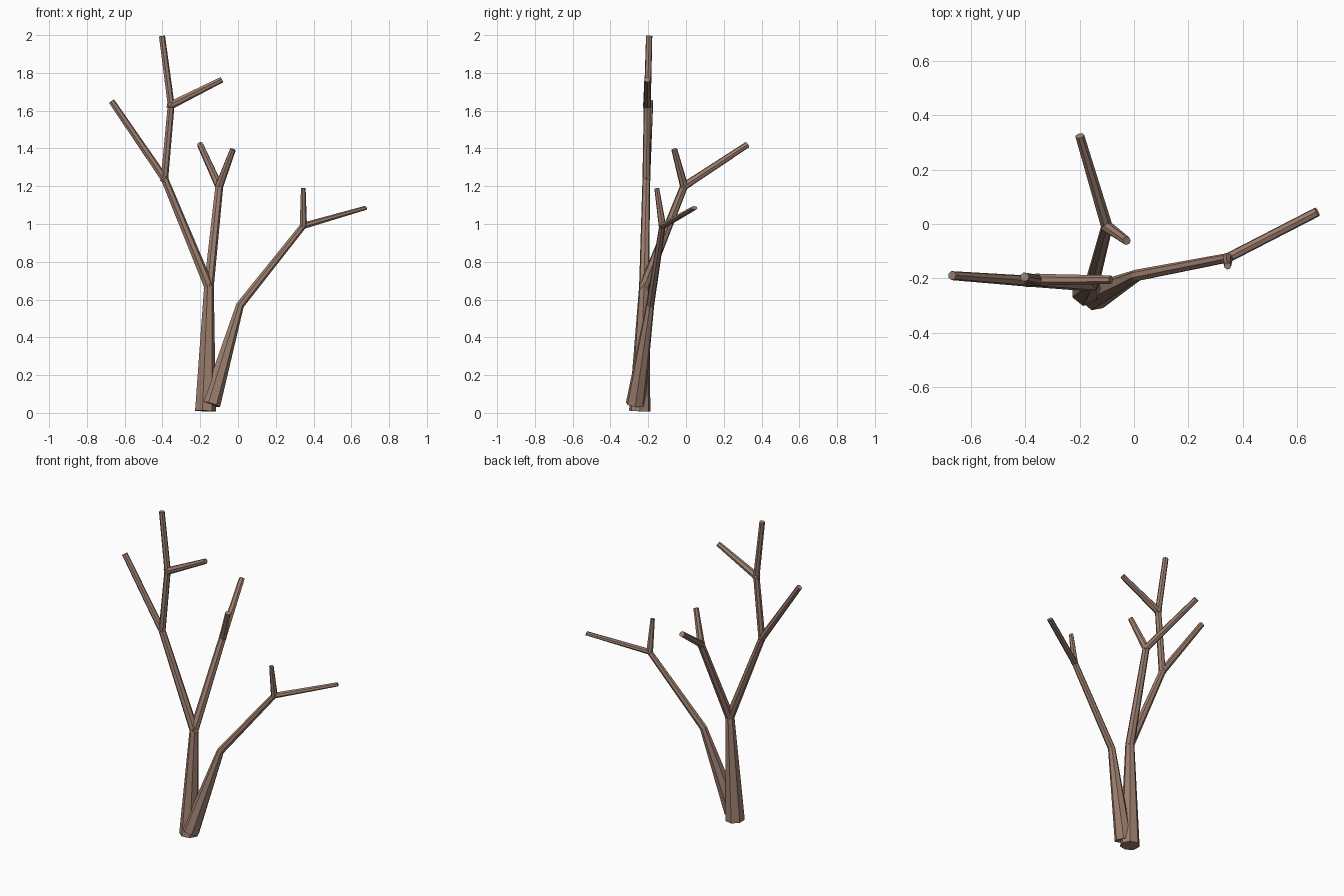
import bpy, bmesh, math
from mathutils import Vector

cube = bpy.data.objects.get("Cube")
if cube:
    bpy.data.objects.remove(cube, do_unlink=True)

bark = bpy.data.materials.new("brown_bark")
bark.use_nodes = True
colour = (0.34, 0.215, 0.16, 1)
bark.diffuse_color = colour
bark.node_tree.nodes["Principled BSDF"].inputs["Base Color"].default_value = colour


def limb(name, path, sides=7, flat=1.0):
    """Tapered faceted tube through (x, y, z, radius); flat thins the tip."""
    pts = [Vector(p[:3]) for p in path]
    radii = [p[3] for p in path]
    last = len(pts) - 1
    bm = bmesh.new()
    rings = []
    across = Vector((1, 0, 0))
    for i, (point, radius) in enumerate(zip(pts, radii)):
        # each ring sits on the bisecting plane of its bend
        before = (point - pts[max(i - 1, 0)]).normalized()
        after = (pts[min(i + 1, last)] - point).normalized()
        along = (before + after).normalized()
        across = (across - along * across.dot(along)).normalized()
        other = along.cross(across)
        squash = flat if i == last else 1.0
        ring = []
        for k in range(sides):
            a = math.tau * k / sides
            offset = (across * math.cos(a) + other * math.sin(a)) * radius
            offset.z *= squash
            ring.append(bm.verts.new(point + offset))
        rings.append(ring)
    for low, high in zip(rings, rings[1:]):
        for k in range(sides):
            n = (k + 1) % sides
            bm.faces.new((low[k], low[n], high[n], high[k]))
    bm.faces.new(rings[0][::-1])
    bm.faces.new(rings[-1])
    bmesh.ops.recalc_face_normals(bm, faces=bm.faces)
    mesh = bpy.data.meshes.new(name)
    bm.to_mesh(mesh)
    bm.free()
    mesh.materials.append(bark)
    obj = bpy.data.objects.new(name, mesh)
    bpy.context.collection.objects.link(obj)
    return obj


# Fork points
trunk_fork = (-0.155, -0.222, 0.67)
left_fork = (-0.39, -0.21, 1.24)
top_fork = (-0.355, -0.205, 1.63)
back_fork = (-0.10, -0.01, 1.20)
side_bend = (0.01, -0.19, 0.57)
side_fork = (0.345, -0.125, 0.99)

# Main trunk and its tall limb
limb("main_trunk", [(-0.175, -0.245, 0.01, 0.058), (*trunk_fork, 0.027)])
limb("tall_limb", [(*trunk_fork, 0.027), (*left_fork, 0.021),
                   (*top_fork, 0.019), (-0.403, -0.195, 1.995, 0.017)])
limb("outer_twig", [(*left_fork, 0.021), (-0.67, -0.19, 1.65, 0.017)])
limb("top_twig", [(*top_fork, 0.022), (-0.085, -0.205, 1.765, 0.016)])

# Limb leaning backwards
limb("back_limb", [(*trunk_fork, 0.027), (*back_fork, 0.022),
                   (-0.20, 0.325, 1.42, 0.017)])
limb("back_twig", [(*back_fork, 0.022), (-0.027, -0.062, 1.395, 0.016)])

# Second stem, bending out to the side
limb("side_stem", [(-0.145, -0.268, 0.045, 0.052), (*side_bend, 0.022),
                   (*side_fork, 0.018), (0.675, 0.045, 1.085, 0.018)], flat=0.6)
limb("side_twig", [(*side_fork, 0.02), (0.345, -0.155, 1.19, 0.013)])

# Small swellings where the limbs part
for name, centre, size in (("trunk_knot", trunk_fork, 0.03),
                           ("left_knot", left_fork, 0.025),
                           ("top_knot", top_fork, 0.026),
                           ("back_knot", back_fork, 0.025),
                           ("side_knot", side_fork, 0.021)):
    bpy.ops.mesh.primitive_ico_sphere_add(subdivisions=1, radius=size, location=centre)
    knot = bpy.context.object
    knot.name = name
    knot.data.materials.append(bark)
